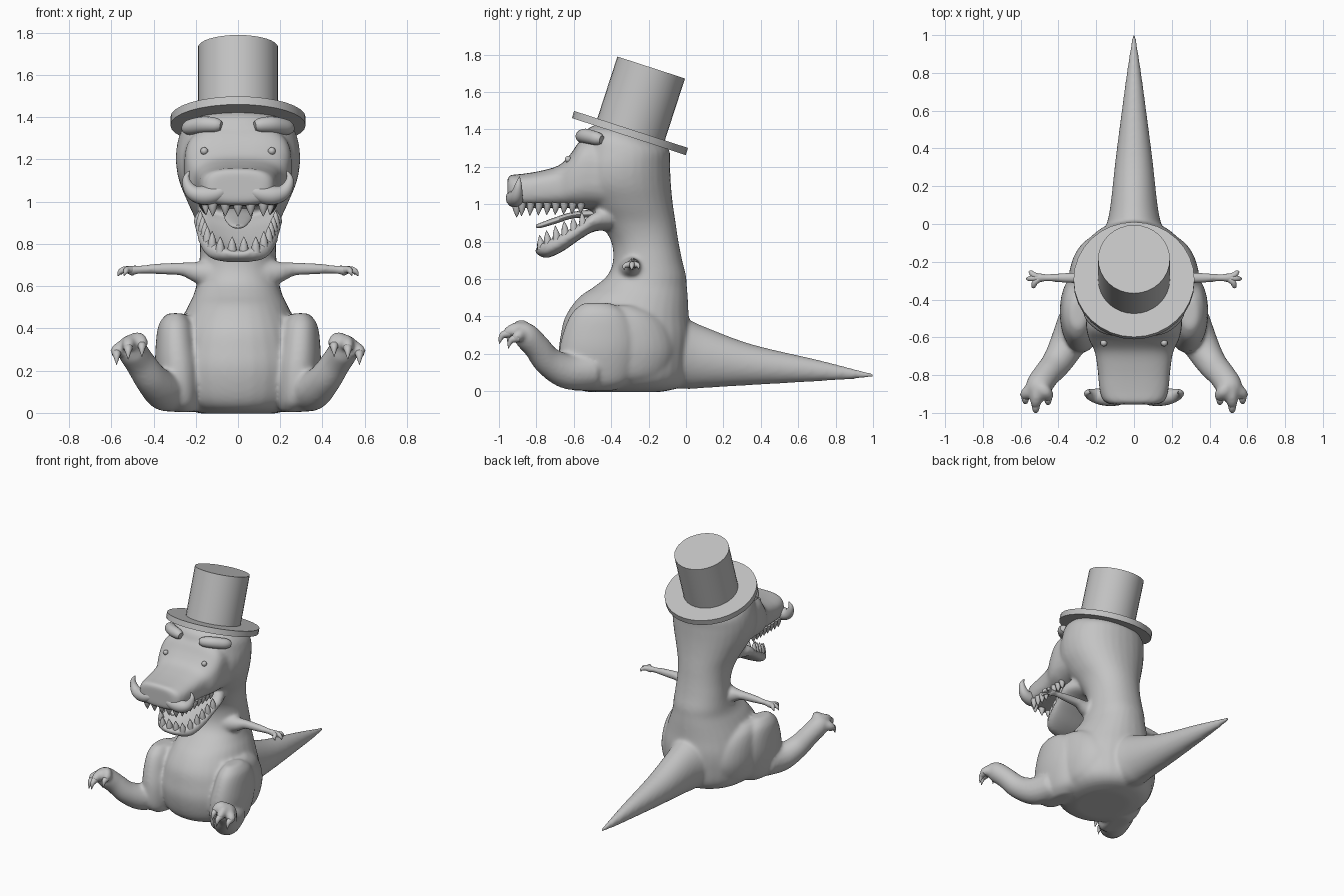
import bpy, bmesh, math
from mathutils import Vector, Matrix

grey = bpy.data.materials.new("plain grey")
grey.diffuse_color = (0.55, 0.55, 0.55, 1)


def spline(keys, steps=5):
    """Smooth curve through tuples of any length."""
    out = []
    for i in range(len(keys) - 1):
        k0, k1 = keys[max(i - 1, 0)], keys[i]
        k2, k3 = keys[i + 1], keys[min(i + 2, len(keys) - 1)]
        for s in range(steps):
            t = s / steps
            out.append([b + 0.5 * t * (c - a + t * (2*a - 5*b + 4*c - d + t * (3*(b - c) + d - a)))
                        for a, b, c, d in zip(k0, k1, k2, k3)])
    return out + [list(keys[-1])]


def ring(c, u, v, p=2.0, n=32):
    pts = []
    for i in range(n):
        a = 2 * math.pi * i / n
        ca, sa = math.cos(a), math.sin(a)
        pts.append(c + u * math.copysign(abs(ca) ** (2 / p), ca) + v * math.copysign(abs(sa) ** (2 / p), sa))
    return pts


def loft(bm, rings):
    vr = [[bm.verts.new(p) for p in r] for r in rings]
    n = len(vr[0])
    for a, b in zip(vr, vr[1:]):
        for i in range(n):
            bm.faces.new((a[i], a[(i + 1) % n], b[(i + 1) % n], b[i]))
    bm.faces.new(vr[0][::-1])
    bm.faces.new(vr[-1])


def slices(bm, axis, keys, p=2.0, side=1, dent=0.0):
    """Keys: position along axis, centre x, half width, low and high on the other axis.
    dent hollows the top by that share of the height."""
    rings = []
    for t, xc, hw, lo, hi in spline(keys):
        m, h = (lo + hi) / 2, abs(hi - lo) / 2
        if axis == 'z':
            r = ring(Vector((xc * side, m, t)), Vector((hw, 0, 0)), Vector((0, h, 0)), p)
        else:
            r = ring(Vector((xc * side, t, m)), Vector((hw, 0, 0)), Vector((0, 0, h)), p)
            for v in r:
                if dent and v.z > m and abs(v.x) < 0.8 * hw:
                    v.z -= dent * 2 * h * (1 - (v.x / (0.8 * hw)) ** 2)
        rings.append(r)
    loft(bm, rings)


def tube(bm, keys, side=1, n=16, steps=5):
    """Keys: x, y, z, radius."""
    pts = spline(keys, steps)
    ps = [Vector((k[0] * side, k[1], k[2])) for k in pts]
    rings, u = [], None
    for i, k in enumerate(pts):
        t = (ps[min(i + 1, len(ps) - 1)] - ps[max(i - 1, 0)]).normalized()
        if u is None:
            u = t.orthogonal()
        u = (u - t * u.dot(t)).normalized()
        r = max(k[3], 0.001)
        rings.append(ring(ps[i], u * r, t.cross(u) * r, 2, n))
    loft(bm, rings)


def spike(bm, base, tip, r, side=1):
    mid = [(a + b) / 2 for a, b in zip(base, tip)]
    tube(bm, [(*base, r), (*mid, r * 0.75), (*tip, 0.001)], side, 10, 2)


def finish(name, bm):
    bmesh.ops.recalc_face_normals(bm, faces=bm.faces[:])
    me = bpy.data.meshes.new(name)
    bm.to_mesh(me)
    bm.free()
    me.materials.append(grey)
    ob = bpy.data.objects.new(name, me)
    bpy.context.collection.objects.link(ob)
    return ob


# Body: overlapping volumes fused into one smooth skin
bm = bmesh.new()
# torso, neck and skull
slices(bm, 'z', [
    (-0.004, 0, 0.17, -0.52, -0.14), (0.02, 0, 0.25, -0.61, -0.04), (0.08, 0, 0.305, -0.655, 0.005),
    (0.20, 0, 0.325, -0.68, 0.02), (0.30, 0, 0.315, -0.67, 0.025), (0.40, 0, 0.285, -0.645, 0.015),
    (0.50, 0, 0.24, -0.575, 0.01), (0.56, 0, 0.21, -0.49, 0.005), (0.62, 0, 0.195, -0.42, 0.0),
    (0.70, 0, 0.185, -0.39, -0.02), (0.80, 0, 0.18, -0.40, -0.04), (0.90, 0, 0.197, -0.46, -0.055),
    (1.00, 0, 0.24, -0.54, -0.07), (1.10, 0, 0.28, -0.60, -0.08), (1.20, 0, 0.295, -0.60, -0.085),
    (1.29, 0, 0.285, -0.58, -0.09), (1.35, 0, 0.26, -0.56, -0.16), (1.40, 0, 0.20, -0.53, -0.25),
    (1.435, 0, 0.08, -0.46, -0.32)], 2.15)
# tail
slices(bm, 'y', [
    (-0.20, 0, 0.20, 0.03, 0.42), (0.0, 0, 0.145, 0.012, 0.385), (0.10, 0, 0.125, 0.018, 0.345),
    (0.35, 0, 0.097, 0.033, 0.252), (0.70, 0, 0.052, 0.053, 0.17), (0.90, 0, 0.024, 0.065, 0.12),
    (1.01, 0, 0.008, 0.075, 0.095)])
# upper snout
slices(bm, 'y', [
    (-0.40, 0, 0.26, 0.97, 1.34), (-0.52, 0, 0.255, 0.975, 1.36), (-0.57, 0, 0.25, 0.975, 1.335),
    (-0.62, 0, 0.235, 0.98, 1.265), (-0.68, 0, 0.207, 0.98, 1.208), (-0.78, 0, 0.192, 0.98, 1.178),
    (-0.88, 0, 0.182, 0.98, 1.162), (-0.935, 0, 0.162, 0.985, 1.157), (-0.955, 0, 0.125, 1.0, 1.145)], 3)
# lower jaw, hollowed on top
slices(bm, 'y', [
    (-0.40, 0, 0.18, 0.86, 1.00), (-0.49, 0, 0.21, 0.855, 0.975), (-0.57, 0, 0.20, 0.81, 0.915),
    (-0.66, 0, 0.183, 0.748, 0.865), (-0.74, 0, 0.152, 0.713, 0.825), (-0.785, 0, 0.105, 0.725, 0.795),
    (-0.806, 0, 0.05, 0.742, 0.775)], 2.6, dent=0.4)
for s in (1, -1):
    # thigh, and the hip that blends it into the back
    slices(bm, 'z', [
        (0.004, 0.255, 0.055, -0.61, -0.38), (0.06, 0.27, 0.09, -0.67, -0.30),
        (0.20, 0.28, 0.11, -0.68, -0.26), (0.32, 0.29, 0.10, -0.655, -0.27),
        (0.42, 0.295, 0.08, -0.61, -0.32), (0.472, 0.295, 0.04, -0.55, -0.40)], 2.1, s)
    slices(bm, 'z', [
        (0.02, 0.17, 0.07, -0.50, -0.20), (0.08, 0.18, 0.135, -0.55, -0.11), (0.20, 0.18, 0.165, -0.57, -0.06),
        (0.32, 0.18, 0.165, -0.56, -0.08), (0.41, 0.19, 0.14, -0.53, -0.15),
        (0.46, 0.21, 0.09, -0.50, -0.26)], 2, s)
    # shin and foot
    tube(bm, [
        (0.30, -0.50, 0.11, 0.10), (0.35, -0.63, 0.105, 0.095), (0.41, -0.735, 0.16, 0.08),
        (0.465, -0.80, 0.24, 0.072), (0.505, -0.86, 0.30, 0.07), (0.52, -0.90, 0.32, 0.05)], s)
    # toes
    for x, y, z in ((0.455, -0.905, 0.335), (0.52, -0.945, 0.32), (0.575, -0.90, 0.295)):
        tube(bm, [(0.505, -0.85, 0.305, 0.042), ((x + 0.505) / 2, (y - 0.85) / 2, z + 0.015, 0.036),
                  (x, y, z, 0.031), (x, y - 0.02, z - 0.023, 0.022)], s)
    # arm
    tube(bm, [
        (0.12, -0.29, 0.655, 0.075), (0.20, -0.29, 0.668, 0.05), (0.26, -0.285, 0.681, 0.034),
        (0.36, -0.285, 0.682, 0.028), (0.46, -0.285, 0.68, 0.021), (0.50, -0.285, 0.675, 0.027),
        (0.53, -0.285, 0.67, 0.02)], s)
body = finish("body", bm)
rm = body.modifiers.new("fuse", 'REMESH')
rm.mode = 'VOXEL'
rm.voxel_size = 0.011
rm.use_smooth_shade = True
sm = body.modifiers.new("soften", 'SMOOTH')
sm.factor = 0.5
sm.iterations = 12

# Claws on toes and fingers
bm = bmesh.new()
for s in (1, -1):
    for x, y, z in ((0.455, -0.915, 0.325), (0.52, -0.958, 0.312), (0.575, -0.91, 0.287)):
        tube(bm, [(x, y + 0.015, z, 0.024), (x, y - 0.025, z - 0.015, 0.017), (x, y - 0.041, z - 0.06, 0.001)], s)
finish("toe_claws", bm)
bm = bmesh.new()
for s in (1, -1):
    for x, y, z in ((0.555, -0.255, 0.665), (0.568, -0.29, 0.66), (0.54, -0.33, 0.662)):
        tube(bm, [(0.495, -0.285, 0.676, 0.018), ((0.495 + x) / 2 + 0.006, (y - 0.285) / 2, 0.678, 0.016),
                  (x - 0.008, y, z + 0.006, 0.011), (x, y, z - 0.012, 0.002)], s, 12)
finish("fingers", bm)

# Teeth along both jaws
bm = bmesh.new()
for s in (1, -1):
    for i in range(8):
        y = -0.56 - 0.045 * i
        spike(bm, (0.17 - 0.002 * i, y, 1.01), (0.165 - 0.002 * i, y - 0.005, 0.95 - 0.002 * i), 0.022, s)
for i in range(5):
    x = -0.12 + 0.06 * i
    spike(bm, (x, -0.905, 1.01), (x, -0.905, 0.93), 0.027)
finish("upper_teeth", bm)
bm = bmesh.new()
for s in (1, -1):
    for i in range(5):
        y = -0.55 - 0.047 * i
        x = 0.178 - 0.011 * i - (0.012 if i == 4 else 0)
        z = 0.82 + 0.52 * (y + 0.74)
        spike(bm, (x, y, z - 0.035), (x, y - 0.008, z + 0.04), 0.022, s)
for i in range(4):
    x = -0.084 + 0.056 * i
    spike(bm, (x, -0.772, 0.76), (x, -0.783, 0.835), 0.024)
finish("lower_teeth", bm)

# Tongue
bm = bmesh.new()
slices(bm, 'y', [
    (-0.46, 0, 0.07, 0.93, 0.975), (-0.60, 0, 0.07, 0.925, 0.96), (-0.70, 0, 0.06, 0.895, 0.93),
    (-0.78, 0, 0.035, 0.873, 0.90), (-0.802, 0, 0.01, 0.876, 0.89)])
finish("tongue", bm)

# Eyes, eyebrows and moustache
bm = bmesh.new()
for s in (1, -1):
    bmesh.ops.create_uvsphere(bm, u_segments=16, v_segments=10, radius=0.018,
                              matrix=Matrix.Translation((0.16 * s, -0.63, 1.24)))
finish("eyes", bm)
bm = bmesh.new()
for s in (1, -1):
    tube(bm, [(0.08, -0.565, 1.36, 0.022), (0.105, -0.558, 1.363, 0.034), (0.16, -0.538, 1.365, 0.039),
              (0.21, -0.50, 1.357, 0.038), (0.235, -0.47, 1.35, 0.034), (0.25, -0.45, 1.345, 0.022)], s)
finish("eyebrows", bm)
bm = bmesh.new()
for s in (1, -1):
    tube(bm, [(0.05, -0.935, 1.06, 0.01), (0.075, -0.93, 1.048, 0.03), (0.115, -0.922, 1.034, 0.042),
              (0.165, -0.915, 1.03, 0.045), (0.21, -0.908, 1.042, 0.037), (0.237, -0.90, 1.075, 0.026),
              (0.245, -0.895, 1.112, 0.016), (0.23, -0.89, 1.147, 0.002)], s)
finish("moustache", bm)

# Top hat, tilted back
bm = bmesh.new()
tilt = Matrix.Translation((0, -0.306, 1.362)) @ Matrix.Rotation(math.radians(-18), 4, 'X')
for r, z0, z1 in ((0.32, 0.0, 0.04), (0.19, 0.02, 0.388)):
    loft(bm, [[tilt @ p for p in ring(Vector((0, 0, z)), Vector((r, 0, 0)), Vector((0, r, 0)))]
              for z in (z0, z1)])
finish("top_hat", bm)

# Shading
for ob in bpy.context.collection.objects:
    ob.select_set(ob is not body)
    if ob is not body:
        bpy.context.view_layer.objects.active = ob
bpy.ops.object.shade_smooth_by_angle(angle=math.radians(40))
